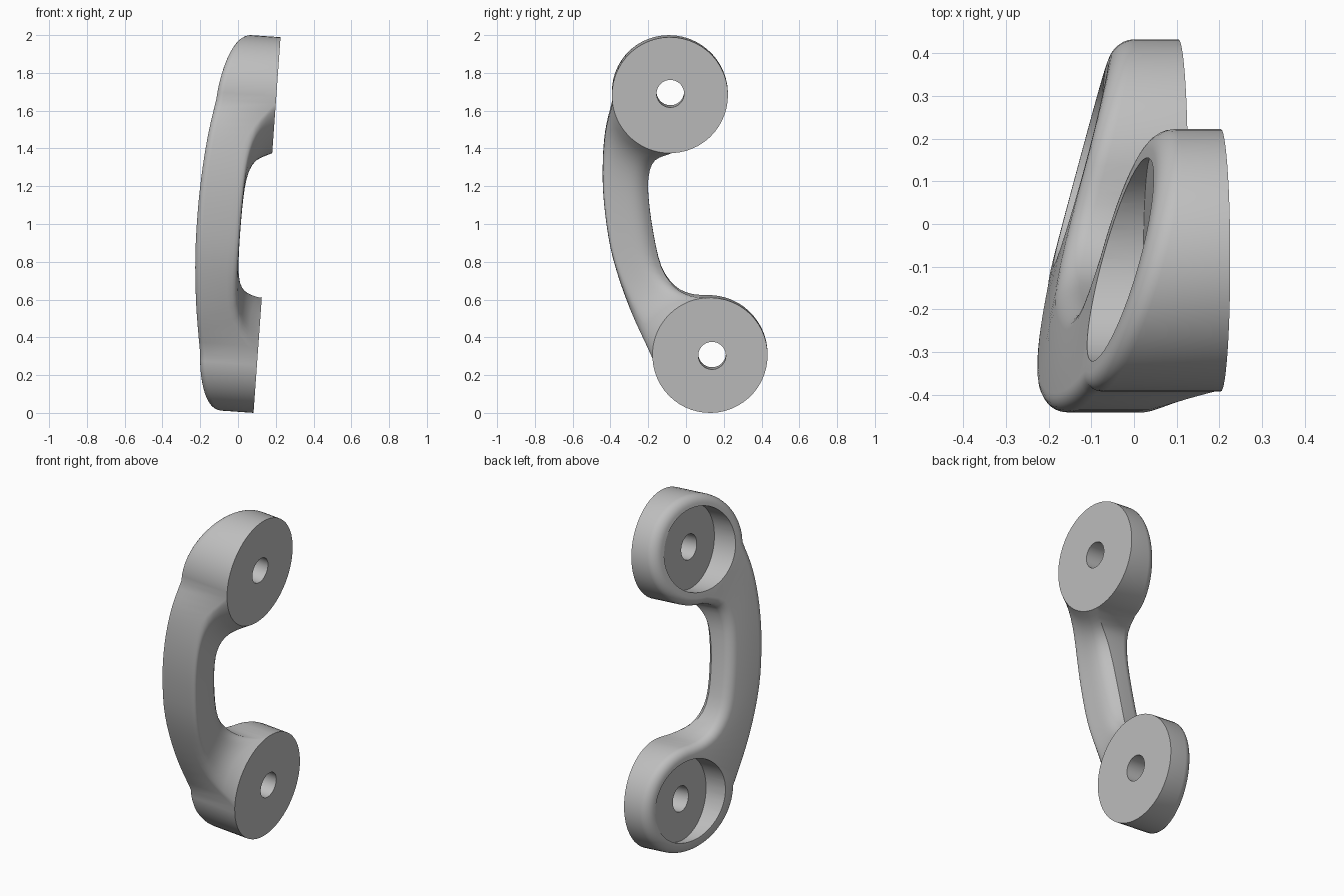
import bpy, bmesh
from math import sin, cos, pi, radians, hypot, exp
from mathutils import Vector, Matrix

if "Cube" in bpy.data.objects:
    bpy.data.objects.remove(bpy.data.objects["Cube"], do_unlink=True)

# (y, z) centres and radii of the two round ends
TOP, TOP_R = (-0.085, 1.682), 0.307
LOW, LOW_R = (0.127, 0.305), 0.305
ARC, SIDE, ACROSS = 40, 24, 16
ROUND = 0.045


def pos(y, z, w):
    """Point at depth w behind the tilted mounting plane."""
    return Vector((0.082 + 0.072 * z - w, y, z + 0.07 * w))


def arc(c, r, a0, a1, n):
    angles = [radians(a0 + (a1 - a0) * i / n) for i in range(n + 1)]
    return [Vector((c[0] + r * cos(a), c[1] + r * sin(a))) for a in angles]


def spline(points, n):
    """Catmull-Rom curve sampled at n + 1 points."""
    p = [Vector(q) for q in points]
    p = [2 * p[0] - p[1]] + p + [2 * p[-1] - p[-2]]
    out = []
    for i in range(n + 1):
        s = i / n * (len(p) - 3)
        k = min(int(s), len(p) - 4)
        t = s - k
        a, b, c, d = p[k:k + 4]
        out.append(0.5 * (2 * b + (c - a) * t + (2 * a - 5 * b + 4 * c - d) * t ** 2
                          + (3 * b - a - 3 * c + d) * t ** 3))
    return out


def back_depth(y, z):
    return 0.082 + 0.072 * z - (-0.168 + 0.055 * z * z + 0.27 * y)


def scoop(y, z):
    """Depth of the hollow between the two ends, zero on their rims."""
    w = 0.14
    for c, r in ((TOP, TOP_R), (LOW, LOW_R)):
        w *= 1 - exp(-max(0, hypot(y - c[0], z - c[1]) - r) / 0.09)
    return w


# Outline: top end, outer side, lower end, inner side
top_arc = arc(TOP, TOP_R, -88, 188, ARC)
low_arc = arc(LOW, LOW_R, 183, 455, ARC)
outer = spline([top_arc[-1], (-0.428, 1.47), (-0.441, 1.27), (-0.428, 1.05),
                (-0.385, 0.8), (-0.297, 0.54), low_arc[0]], SIDE)
inner = spline([low_arc[-1], (0.02, 0.617), (-0.06, 0.657), (-0.13, 0.757), (-0.172, 0.93),
                (-0.198, 1.12), (-0.198, 1.24), (-0.165, 1.33), top_arc[0]], SIDE)
outline = top_arc[:-1] + outer[:-1] + low_arc[:-1] + inner[:-1]
N = len(outline)

bm = bmesh.new()


def face(points):
    bm.faces.new([bm.verts.new(p) for p in points])


# Scooped grip surface between the ends
top_in = arc(TOP, TOP_R, 188, 272, ACROSS)
low_in = arc(LOW, LOW_R, 183, 95, ACROSS)
right = inner[::-1]
grid = []
for j in range(SIDE + 1):
    v = j / SIDE
    row = []
    for i in range(ACROSS + 1):
        u = i / ACROSS
        q = ((1 - v) * top_in[i] + v * low_in[i] + (1 - u) * outer[j] + u * right[j]
             - (1 - v) * ((1 - u) * outer[0] + u * right[0])
             - v * ((1 - u) * outer[-1] + u * right[-1]))
        w = scoop(*q)
        row.append(pos(*q, w * (1 + 0.4 * abs(2 * u - 1) ** 5)))
    grid.append(row)
for j in range(SIDE):
    for i in range(ACROSS):
        face([grid[j][i], grid[j + 1][i], grid[j + 1][i + 1], grid[j][i + 1]])

# Flat mounting discs
face([pos(*q, 0) for q in top_arc + top_in[1:-1]])
face([pos(*q, 0) for q in low_arc + low_in[::-1][1:-1]])

# Side wall and rounded back rim, as rings
rings = [[pos(*q, 0) for q in top_arc[:-1]] + [row[0] for row in grid[:-1]]
         + [pos(*q, 0) for q in low_arc[:-1]] + [row[-1] for row in grid[:0:-1]]]
STEPS = 6
for k in range(STEPS + 1):
    a = pi / 2 * k / STEPS
    ring = []
    for i, q in enumerate(outline):
        t = (outline[(i + 1) % N] - outline[i - 1]).normalized()
        p = q + Vector((-t.y, t.x)) * ROUND * (1 - cos(a))
        ring.append(pos(*p, back_depth(*p) - ROUND * (1 - sin(a))))
    rings.append(ring)
for r0, r1 in zip(rings, rings[1:]):
    for i in range(N):
        j = (i + 1) % N
        face([r0[i], r0[j], r1[j], r1[i]])

# Back surface, bridged in rows from tip to tip
last, tip = rings[-1], ARC // 2
for i in range(N // 2):
    quad = [last[(tip + i) % N], last[(tip + i + 1) % N],
            last[(tip - i - 1) % N], last[(tip - i) % N]]
    face([p for n, p in enumerate(quad) if p not in quad[:n]])

bmesh.ops.remove_doubles(bm, verts=bm.verts, dist=0.0002)
bmesh.ops.recalc_face_normals(bm, faces=bm.faces)
mesh = bpy.data.meshes.new("pull_handle")
bm.to_mesh(mesh)
bm.free()
handle = bpy.data.objects.new("pull_handle", mesh)
bpy.context.collection.objects.link(handle)

grey = bpy.data.materials.new("plain_grey")
grey.use_nodes = True
grey.diffuse_color = (0.52, 0.52, 0.52, 1)
grey.node_tree.nodes["Principled BSDF"].inputs["Base Color"].default_value = (0.52, 0.52, 0.52, 1)
mesh.materials.append(grey)

bpy.context.view_layer.objects.active = handle
handle.select_set(True)


def bore(y, z, radius, w0, w1, sides):
    """Cut a round hole between two depths."""
    a, b = pos(y, z, w0), pos(y, z, w1)
    turn = (b - a).to_track_quat("Z", "Y").to_matrix().to_4x4()
    cut = bmesh.new()
    bmesh.ops.create_cone(cut, cap_ends=True, segments=sides, radius1=radius, radius2=radius,
                          depth=(b - a).length, matrix=Matrix.Translation((a + b) / 2) @ turn)
    data = bpy.data.meshes.new("bore_cutter")
    cut.to_mesh(data)
    cut.free()
    data.materials.append(grey)
    cutter = bpy.data.objects.new("bore_cutter", data)
    cutter.hide_render = True
    bpy.context.collection.objects.link(cutter)
    mod = handle.modifiers.new("bore", "BOOLEAN")
    mod.operation, mod.solver, mod.object = "DIFFERENCE", "EXACT", cutter
    bpy.ops.object.modifier_apply(modifier=mod.name)
    bpy.data.objects.remove(cutter, do_unlink=True)


# Back recess and screw hole in each end
for y, z in ((-0.083, 1.69), (0.138, 0.303)):
    bore(y, z, 0.238, 0.165, 0.5, 64)
    bore(y, z, 0.073, -0.1, 0.5, 40)

bpy.ops.object.shade_smooth_by_angle(angle=radians(35))
